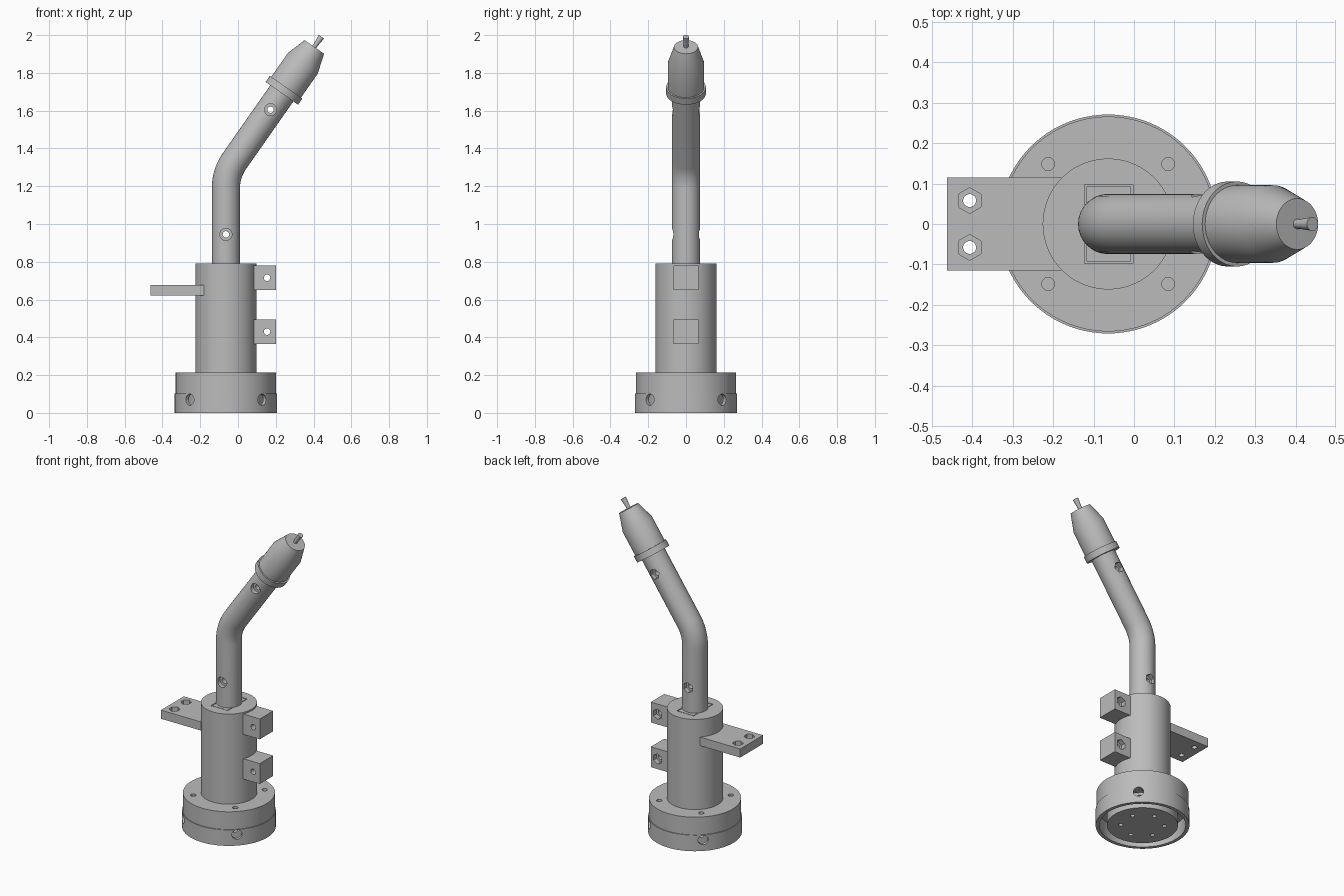
import bpy
import bmesh
from math import radians, sin, cos, pi
from mathutils import Matrix, Vector

if "Cube" in bpy.data.objects:
    bpy.data.objects.remove(bpy.data.objects["Cube"])

AXIS = -0.064            # x of the upright axis
TILT = radians(35)       # lean of the upper neck
CORNER = Vector((AXIS, 0, 1.269))
LEAN = Vector((sin(TILT), 0, cos(TILT)))

grey = bpy.data.materials.new("machined grey")
grey.use_nodes = True
grey.diffuse_color = (0.5, 0.5, 0.5, 1)
grey.node_tree.nodes["Principled BSDF"].inputs["Base Color"].default_value = (0.5, 0.5, 0.5, 1)


def add_object(name, bm, matrix=Matrix()):
    bmesh.ops.remove_doubles(bm, verts=bm.verts, dist=1e-5)
    bmesh.ops.recalc_face_normals(bm, faces=bm.faces)
    bm.transform(matrix)
    mesh = bpy.data.meshes.new(name)
    bm.to_mesh(mesh)
    bm.free()
    obj = bpy.data.objects.new(name, mesh)
    bpy.context.collection.objects.link(obj)
    return obj


def box(name, low, high):
    low, high = Vector(low), Vector(high)
    bm = bmesh.new()
    bmesh.ops.create_cube(bm, size=1)
    size = Matrix.Diagonal((*(high - low), 1))
    return add_object(name, bm, Matrix.Translation((low + high) / 2) @ size)


def rod(start, end, radius, sides=32):
    """Cylinder or prism between two points, used as a cutter."""
    start, end = Vector(start), Vector(end)
    bm = bmesh.new()
    bmesh.ops.create_cone(bm, cap_ends=True, segments=sides, radius1=radius,
                          radius2=radius, depth=(end - start).length)
    turn = Vector((0, 0, 1)).rotation_difference(end - start).to_matrix().to_4x4()
    return add_object("cutter", bm, Matrix.Translation((start + end) / 2) @ turn)


def lathe(name, profile, matrix, steps=96):
    bm = bmesh.new()
    verts = [bm.verts.new((r, 0, z)) for r, z in profile]
    edges = [bm.edges.new(pair) for pair in zip(verts, verts[1:])]
    bmesh.ops.spin(bm, geom=verts + edges, cent=(0, 0, 0), axis=(0, 0, 1),
                   angle=2 * pi, steps=steps)
    return add_object(name, bm, matrix)


def finish(obj, cutters=()):
    """Cut the openings, then colour and shade the part."""
    for cutter in cutters:
        cutter.hide_render = True
        mod = obj.modifiers.new("cut", 'BOOLEAN')
        mod.operation = 'DIFFERENCE'
        mod.solver = 'EXACT'
        mod.object = cutter
    graph = bpy.context.evaluated_depsgraph_get()
    mesh = bpy.data.meshes.new_from_object(obj.evaluated_get(graph))
    obj.modifiers.clear()
    obj.data = mesh
    for cutter in cutters:
        bpy.data.objects.remove(cutter)
    mesh.materials.clear()
    mesh.materials.append(grey)
    bpy.ops.object.select_all(action='DESELECT')
    obj.select_set(True)
    bpy.context.view_layer.objects.active = obj
    bpy.ops.object.shade_smooth_by_angle(angle=radians(30))


UPRIGHT = Matrix.Translation((AXIS, 0, 0))
LEANING = Matrix.Translation(CORNER) @ Matrix.Rotation(TILT, 4, 'Y')

# Round base with a ring groove underneath
base = lathe("base", [(0, 0), (0.205, 0), (0.205, 0.1), (0.25, 0.1), (0.25, 0),
                      (0.271, 0), (0.271, 0.102), (0.266, 0.102),
                      (0.266, 0.215), (0, 0.215)], UPRIGHT)
cuts = []
for k in range(4):
    a = radians(45 + 90 * k)
    out = Vector((cos(a), sin(a), 0))
    mid = Vector((AXIS, 0, 0.07))
    top = Vector((AXIS, 0, 0)) + out * 0.21
    cuts.append(rod(top + Vector((0, 0, 0.15)), top + Vector((0, 0, 0.25)), 0.016))
    cuts.append(rod(mid + out * 0.235, mid + out * 0.3, 0.03))
    cuts.append(rod(mid + out * 0.16, mid + out * 0.23, 0.016))
for k in range(6):
    a = radians(23 + 60 * k)
    x, y = AXIS + 0.126 * cos(a), 0.126 * sin(a)
    cuts.append(rod((x, y, -0.05), (x, y, 0.05), 0.013))
finish(base, cuts)

# Main cylinder with a rectangular insert in its top
body = lathe("body", [(0, 0.2), (0.162, 0.2), (0.162, 0.79), (0, 0.79)], UPRIGHT)
finish(body, [box("cutter", (-0.123, -0.098, 0.74), (-0.003, 0.098, 0.85))])
finish(box("top_insert", (-0.118, -0.093, 0.73), (-0.008, 0.093, 0.789)))

# Side bracket with two hexagon nut pockets
bracket = box("side_bracket", (-0.463, -0.115, 0.622), (-0.18, 0.115, 0.677))
cuts = []
for y in (-0.058, 0.058):
    cuts.append(rod((-0.407, y, 0.6), (-0.407, y, 0.7), 0.016))
    cuts.append(rod((-0.407, y, 0.65), (-0.407, y, 0.7), 0.032, 6))
finish(bracket, cuts)

# Two mounting lugs
for name, z in (("lower_lug", 0.43), ("upper_lug", 0.715)):
    lug = box(name, (0.07, -0.067, z - 0.065), (0.201, 0.067, z + 0.065))
    finish(lug, [rod((0.154, -0.1, z), (0.154, 0.1, z), 0.017),
                 rod((0.154, 0.035, z), (0.154, 0.1, z), 0.033, 6)])

# Bent neck tube swept along its centre line
BEND, START = 0.25, 1.19
path = [Vector((AXIS, 0, 0.76))]
for k in range(17):
    a = TILT * k / 16
    path.append(Vector((AXIS + BEND * (1 - cos(a)), 0, START + BEND * sin(a))))
path.append(CORNER + LEAN * 0.54)
curve = bpy.data.curves.new("neck_path", 'CURVE')
curve.dimensions = '3D'
curve.bevel_depth = 0.0745
curve.bevel_resolution = 14
curve.use_fill_caps = True
spline = curve.splines.new('POLY')
spline.points.add(len(path) - 1)
for point, place in zip(spline.points, path):
    point.co = (*place, 1)
sweep = bpy.data.objects.new("neck_path", curve)
bpy.context.collection.objects.link(sweep)
swept = bpy.data.meshes.new_from_object(
    sweep.evaluated_get(bpy.context.evaluated_depsgraph_get()))
bpy.data.objects.remove(sweep)
bm = bmesh.new()
bm.from_mesh(swept)
neck = add_object("neck_tube", bm)
cuts = []
for x, z in ((AXIS, 0.945), (0.172, 1.605)):
    cuts.append(rod((x, -0.1, z), (x, 0.1, z), 0.017))
    cuts.append(rod((x, -0.1, z), (x, -0.045, z), 0.032))
    cuts.append(rod((x, 0.045, z), (x, 0.1, z), 0.033, 6))
finish(neck, cuts)

# Collar, tapered nozzle and flared tip along the leaning axis
finish(lathe("collar", [(0, 0.516), (0.105, 0.516), (0.105, 0.556), (0, 0.556)], LEANING))
finish(lathe("nozzle", [(0, 0.54), (0.096, 0.54), (0.096, 0.71),
                        (0.063, 0.816), (0, 0.816)], LEANING))
finish(lathe("tip", [(0, 0.8), (0.012, 0.8), (0.012, 0.83),
                     (0.017, 0.882), (0, 0.882)], LEANING, 32))
